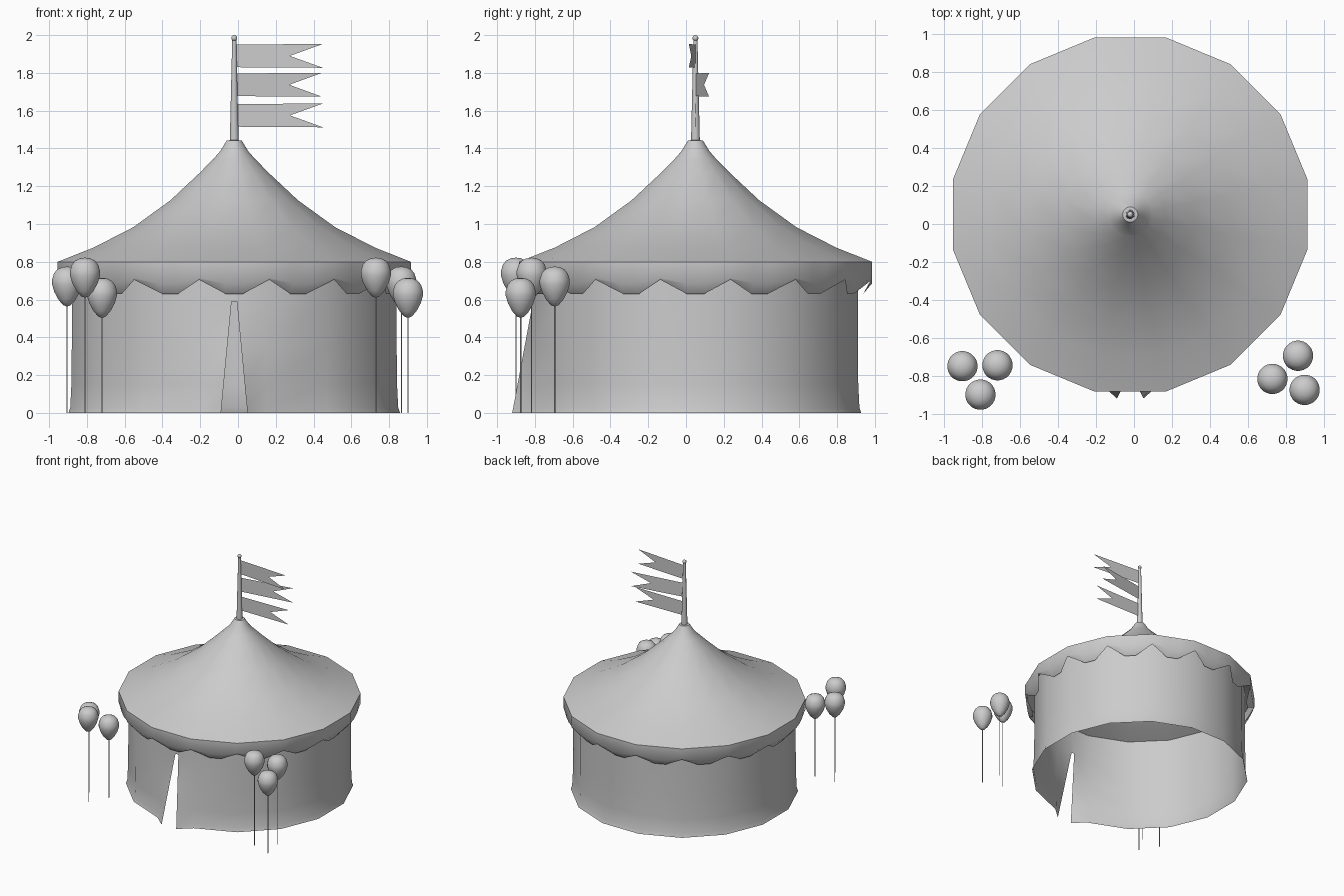
import bpy, bmesh, math
from mathutils import Vector

cube = bpy.data.objects.get("Cube")
if cube:
    bpy.data.objects.remove(cube, do_unlink=True)

CX, CY = -0.02, 0.05          # tent axis
SIDES = 16
STEP = 2 * math.pi / SIDES
RADIUS = 0.953                # eave corner radius

grey = bpy.data.materials.new("canvas grey")
grey.use_nodes = True
colour = (0.6, 0.6, 0.6, 1)
grey.diffuse_color = colour
grey.node_tree.nodes["Principled BSDF"].inputs["Base Color"].default_value = colour


def finish(name, bm, smooth=True, angle=50):
    mesh = bpy.data.meshes.new(name)
    bm.to_mesh(mesh)
    bm.free()
    obj = bpy.data.objects.new(name, mesh)
    bpy.context.collection.objects.link(obj)
    mesh.materials.append(grey)
    if smooth:
        bpy.ops.object.select_all(action='DESELECT')
        obj.select_set(True)
        bpy.context.view_layer.objects.active = obj
        bpy.ops.object.shade_smooth_by_angle(angle=math.radians(angle))
    return obj


def skin(bm, rows, closed):
    """Bridge rows of points, listed bottom to top, with quads."""
    grid = [[bm.verts.new(p) for p in row] for row in rows]
    n = len(grid[0])
    for low, high in zip(grid, grid[1:]):
        for i in range(n if closed else n - 1):
            j = (i + 1) % n
            bm.faces.new((low[i], low[j], high[j], high[i]))
    return grid


def ring(r, z, count, x=CX, y=CY):
    turn = 2 * math.pi / count
    return [Vector((x + r * math.cos((i + 0.5) * turn),
                    y + r * math.sin((i + 0.5) * turn), z)) for i in range(count)]


def lathe(name, profile, count, x=CX, y=CY, angle=50):
    """Turn a (radius, height) profile, bottom to top; tiny radii close up."""
    bm = bmesh.new()
    skin(bm, [ring(max(r, 1e-5), z, count, x, y) for r, z in profile], True)
    bmesh.ops.remove_doubles(bm, verts=bm.verts, dist=1e-4)
    return finish(name, bm, angle=angle)


# Roof: sagging sixteen-sided canvas
lathe("roof", [(RADIUS, 0.8), (0.76, 0.875), (0.545, 0.983), (0.345, 1.125),
               (0.187, 1.27), (0.112, 1.345)], SIDES, angle=60)

# Cap, pole and finial
lathe("roof_cap", [(0, 1.325), (0.115, 1.325), (0.117, 1.338), (0.11, 1.345),
                   (0.075, 1.385), (0.04, 1.442), (0, 1.446)], 32)
lathe("flag_pole", [(0, 1.43), (0.024, 1.43), (0.011, 1.975), (0, 1.975)], 16)
lathe("pole_ball", [(0.016 * math.sin(a), 1.984 - 0.016 * math.cos(a))
                    for a in (k * math.pi / 8 for k in range(9))], 16)

# Valance: three points per side, hanging scallops tucked in at their lows
corners = ring(RADIUS, 0, SIDES)
axis = Vector((CX, CY, 0))
top, middle, hem = [], [], []
for i, a in enumerate(corners):
    b = corners[(i + 1) % SIDES]
    for t in (0, 0.37, 0.63):
        p = a.lerp(b, t)
        top.append(p + Vector((0, 0, 0.8)))
        middle.append(p + Vector((0, 0, 0.715 if t == 0 else 0.685)))
        if t == 0:
            hem.append(p + Vector((0, 0, 0.705)))
        else:
            hem.append(axis + (p - axis) * 0.95 + Vector((0, 0, 0.63)))
bm = bmesh.new()
skin(bm, [hem, middle, top], True)
finish("valance", bm, angle=40)

# Wall: open loop from one door flap round to the other, joined above the door
DOOR_TOP = 0.59
rows = []
for z, apothem in ((0, 0.878), (0.03, 0.868), (0.15, 0.862), (0.35, 0.86),
                   (DOOR_TOP, 0.86), (0.82, 0.86)):
    r = apothem / math.cos(STEP / 2)
    k = min(z / DOOR_TOP, 1)
    half = 0.07 + (0.014 - 0.07) * k
    door_y = -0.92 + (CY - 0.86 + 0.92) * k
    row = [Vector((CX + half, door_y, z))]
    for i in range(SIDES):
        a = -math.pi / 2 + (i + 0.5) * STEP
        row.append(Vector((CX + r * math.cos(a), CY + r * math.sin(a), z)))
    row.append(Vector((CX - half, door_y, z)))
    rows.append(row)
bm = bmesh.new()
grid = skin(bm, rows, False)
bm.faces.new((grid[-2][-1], grid[-2][0], grid[-1][0], grid[-1][-1]))
finish("tent_wall", bm, angle=60)

# Swallow-tailed flags, each swung a little about the pole
for name, z, swing in (("top_flag", 1.89, -0.075), ("middle_flag", 1.737, 0.155),
                       ("bottom_flag", 1.575, 0.005)):
    bm = bmesh.new()
    outline = [(0.012, -0.06), (0.47, -0.063), (0.295, 0), (0.47, 0.063), (0.012, 0.06)]
    bm.faces.new([bm.verts.new((CX + d * math.cos(swing), CY + d * math.sin(swing), z + h))
                  for d, h in outline])
    finish(name, bm, smooth=False)

# Balloons on strings, a cluster each side of the front
egg = [(0, -0.212), (0.02, -0.205), (0.045, -0.177), (0.068, -0.135), (0.08, -0.095),
       (0.08, -0.07), (0.07, -0.037), (0.053, -0.016), (0.028, -0.004), (0, 0)]
clusters = {"right": [(-0.905, -0.75, 0.775), (-0.81, -0.9, 0.822), (-0.72, -0.745, 0.715)],
            "left": [(0.73, -0.817, 0.822), (0.865, -0.695, 0.775), (0.9, -0.875, 0.715)]}
for side, spots in clusters.items():
    for n, (x, y, z) in enumerate(spots, 1):
        lathe(f"{side}_balloon_{n}", [(r, z + h) for r, h in egg], 24, x, y)
        lathe(f"{side}_string_{n}", [(0.003, 0), (0.003, z - 0.205)], 6, x, y, 80)
